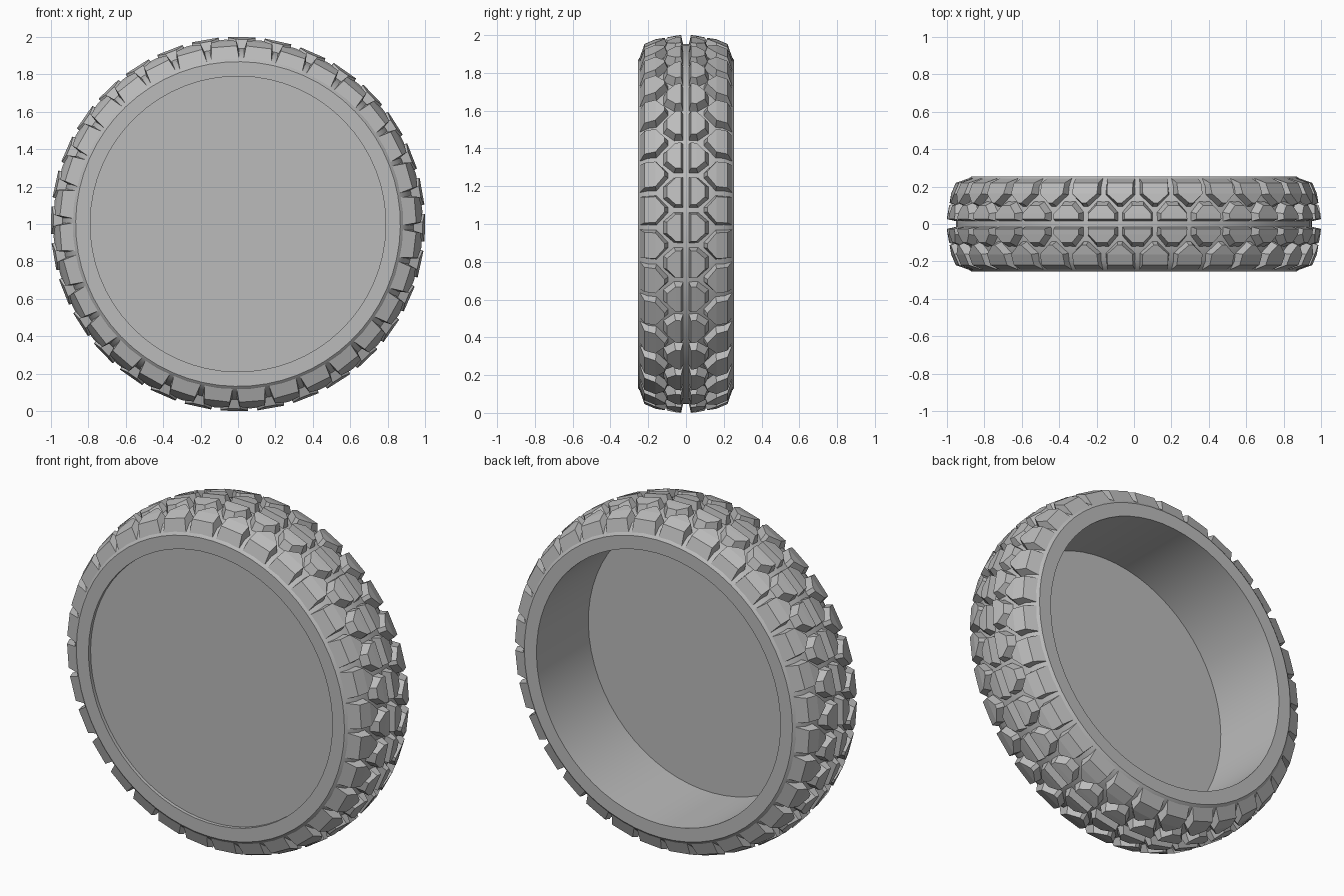
import bpy, bmesh, math
from mathutils import Vector

if "Cube" in bpy.data.objects:
    bpy.data.objects.remove(bpy.data.objects["Cube"], do_unlink=True)

COUNT = 32                       # tread blocks per row
PITCH = 2 * math.pi / COUNT
PHASE = -0.02
HALF_WIDTH = 0.255
HOLE = 0.79
DISC_Y = -0.235

rubber = bpy.data.materials.new("rubber grey")
rubber.use_nodes = True
grey = (0.5, 0.5, 0.5, 1)
rubber.diffuse_color = grey
rubber.node_tree.nodes["Principled BSDF"].inputs["Base Color"].default_value = grey


def polar(angle, radius, y):
    """Point on the wheel, angle measured from +x towards +z."""
    return Vector((radius * math.cos(angle), y, 1 + radius * math.sin(angle)))


def finish(bm, name, smooth):
    bmesh.ops.recalc_face_normals(bm, faces=bm.faces)
    mesh = bpy.data.meshes.new(name)
    bm.to_mesh(mesh)
    bm.free()
    mesh.materials.append(rubber)
    obj = bpy.data.objects.new(name, mesh)
    bpy.context.collection.objects.link(obj)
    if smooth:
        bpy.ops.object.select_all(action="DESELECT")
        bpy.context.view_layer.objects.active = obj
        obj.select_set(True)
        bpy.ops.object.shade_smooth_by_angle(angle=math.radians(30))
    return obj


def lathe(name, profile, closed, steps=64):
    """Revolve (radius, y) points about the axle."""
    bm = bmesh.new()
    rings = [[bm.verts.new(polar(2 * math.pi * i / steps + PHASE, r, y)) for i in range(steps)]
             for r, y in profile]
    pairs = list(zip(rings, rings[1:]))
    if closed:
        pairs.append((rings[-1], rings[0]))
    else:
        bm.faces.new(rings[0])
        bm.faces.new(rings[-1])
    for a, b in pairs:
        for i in range(steps):
            j = (i + 1) % steps
            bm.faces.new((a[i], a[j], b[j], b[i]))
    return finish(bm, name, True)


def add_block(bm, angle, side, base, top):
    """Tapered block from rows of (y, half width, radius)."""
    def rows(data):
        return [[bm.verts.new(polar(angle + s * w, r, side * y)) for s in (-1, 1)]
                for y, w, r in data]
    low, high = rows(base), rows(top)
    for i in range(len(low) - 1):
        bm.faces.new((high[i][0], high[i][1], high[i + 1][1], high[i + 1][0]))
        for s in (0, 1):
            bm.faces.new((low[i][s], low[i + 1][s], high[i + 1][s], high[i][s]))
    for i in (0, -1):
        bm.faces.new((low[i][0], low[i][1], high[i][1], high[i][0]))


def tread_row(name, side, offset, base, top):
    bm = bmesh.new()
    for i in range(COUNT):
        add_block(bm, PHASE + (i + offset) * PITCH, side, base, top)
    return finish(bm, name, False)


# Tire carcass: half of the outer profile, mirrored across the centre plane
half = [(HOLE, HALF_WIDTH), (0.868, HALF_WIDTH), (0.882, 0.245),
        (0.918, 0.2), (0.942, 0.11), (0.952, 0.015)]
lathe("tire_body", half + [(r, -y) for r, y in reversed(half)], True)

# Wheel disc, slightly recessed at the front
lathe("wheel_disc", [(HOLE + 0.005, DISC_Y), (HOLE + 0.005, DISC_Y + 0.01)], False)

# Half-hexagon blocks beside the centre groove
inner_base = [(0.014, 0.086, 0.948), (0.064, 0.086, 0.942), (0.122, 0.035, 0.932)]
inner_top = [(0.026, 0.072, 1.002), (0.055, 0.072, 0.998), (0.1, 0.03, 0.988)]

# Pointed shoulder blocks, staggered by half a pitch
outer_base = [(0.092, 0.014, 0.938), (0.156, 0.086, 0.924), (0.246, 0.086, 0.878)]
outer_top = [(0.113, 0.012, 0.988), (0.162, 0.07, 0.978), (0.22, 0.072, 0.953)]

for label, side in (("front", -1), ("back", 1)):
    tread_row(label + "_inner_tread", side, 0, inner_base, inner_top)
    tread_row(label + "_shoulder_tread", side, 0.5, outer_base, outer_top)
